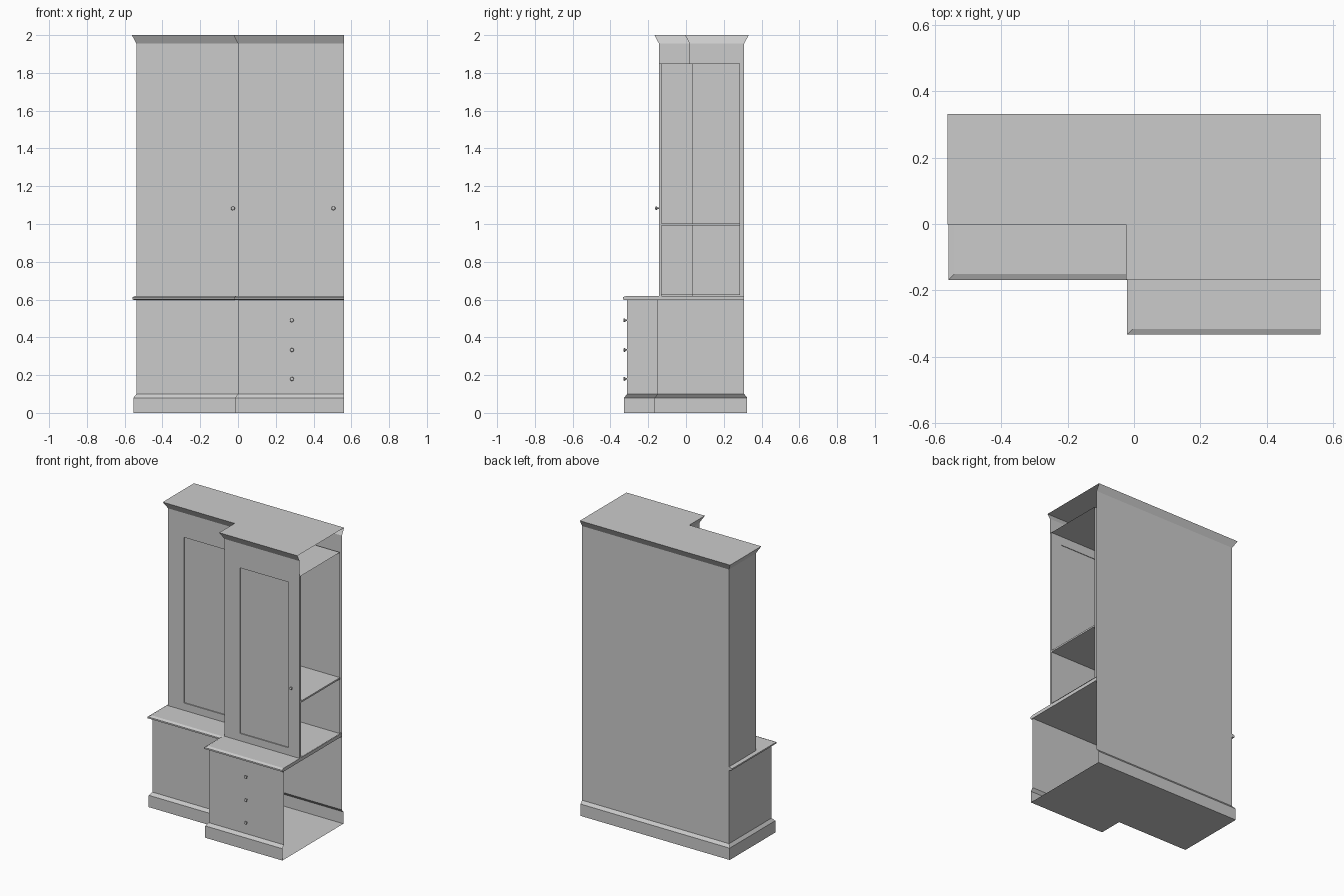
import bpy, bmesh, math

if "Cube" in bpy.data.objects:
    bpy.data.objects.remove(bpy.data.objects["Cube"])

XL, XS, XR = -0.538, 0.0, 0.562      # left side, step, open right end
YB = 0.308                           # back


def finish(name, bm):
    bmesh.ops.recalc_face_normals(bm, faces=bm.faces)
    me = bpy.data.meshes.new(name)
    bm.to_mesh(me)
    bm.free()
    ob = bpy.data.objects.new(name, me)
    bpy.context.collection.objects.link(ob)
    return ob


def outline(yl, yr, d, back=1.0, xl=XL, xs=XS, yb=YB):
    """Stepped plan running from the right back round to the right front."""
    b = yb + d * back
    return [(XR, b), (xl - d, b), (xl - d, yl - d), (xs - d, yl - d),
            (xs - d, yr - d), (XR, yr - d)]


def loft(name, rings, bottom=False, top=False, closed=False, skip=()):
    """Join rings of 3D points; skip holds (band, side) pairs left open."""
    bm = bmesh.new()
    vs = [[bm.verts.new(p) for p in r] for r in rings]
    n = len(rings[0])
    for i in range(len(vs) - 1):
        for j in range(n if closed else n - 1):
            if (i, j) not in skip:
                k = (j + 1) % n
                bm.faces.new((vs[i][j], vs[i][k], vs[i + 1][k], vs[i + 1][j]))
    if bottom:
        bm.faces.new(vs[0][::-1])
    if top:
        bm.faces.new(vs[-1])
    return finish(name, bm)


def plan_loft(name, yl, yr, levels, back=1.0, inner={}, **kw):
    rings = [[(x, y, z) for x, y in outline(yl, yr, d, back, **inner)] for z, d in levels]
    return loft(name, rings, **kw)


# Lower cabinet with plinth, open at the right end
plan_loft("lower_cabinet", -0.147, -0.312,
          [(0, .016), (.08, .016), (.1, 0), (.6, 0)], bottom=True)

# Counter slab with bevelled top edge
plan_loft("counter", -0.147, -0.312,
          [(.597, 0.012), (.602, .021), (.612, .021), (.62, .004)],
          back=0, bottom=True, top=True, closed=True)

# Upper cabinet shell with flared cornice; door openings left out
UL, UR = 0.022, -0.143
plan_loft("upper_cabinet", UL, UR,
          [(.62, 0), (1.85, 0), (1.955, 0), (2.0, .024)],
          top=True, skip={(0, 2), (0, 4)})

# Inner lining: back, side and step walls with floor and ceiling
T = 0.014
INNER = dict(xl=XL + T, xs=XS + T, yb=0.287)
plan_loft("cupboard_lining", UL + T, UR + T, [(.624, 0), (1.85, 0)],
          inner=INNER, bottom=True, top=True, skip={(0, 2), (0, 4)})

# Shelf
plan_loft("shelf", UL + T, UR + T, [(.992, 0), (1.003, 0)],
          inner=INNER, bottom=True, top=True, closed=True)


# Doors: frame with a panel recessed on both faces
def door(name, x0, x1, px0, px1, y):
    def rect(a, b, z0, z1, yy):
        return [(a, yy, z0), (b, yy, z0), (b, yy, z1), (a, yy, z1)]
    hole, slab = (px0, px1, .67, 1.79), (x0, x1, .62, 1.85)
    loft(name, [rect(*hole, y + T - .004), rect(*hole, y + T), rect(*slab, y + T),
                rect(*slab, y), rect(*hole, y), rect(*hole, y + .007)],
         bottom=True, top=True, closed=True)


door("left_door", XL, XS, -0.42, -0.055, UL)
door("right_door", XS, XR, 0.115, 0.48, UR)


# Knobs: small turned profile pointing forward
def knob(name, x, y, z, n=16):
    prof = [(.004, 0), (.004, .006), (.0105, .013), (.009, .018), (.004, .020)]
    rings = [[(x + r * math.cos(2 * math.pi * i / n), y - h,
               z + r * math.sin(2 * math.pi * i / n)) for i in range(n)] for r, h in prof]
    ob = loft(name, rings, bottom=True, top=True, closed=True)
    bpy.context.view_layer.objects.active = ob
    ob.select_set(True)
    bpy.ops.object.shade_smooth_by_angle()
    ob.select_set(False)


for i, z in enumerate((.18, .333, .49)):
    knob(f"drawer_knob_{i + 1}", .285, -0.312, z)
knob("left_door_knob", -0.027, UL, 1.083)
knob("right_door_knob", .505, UR, 1.083)
